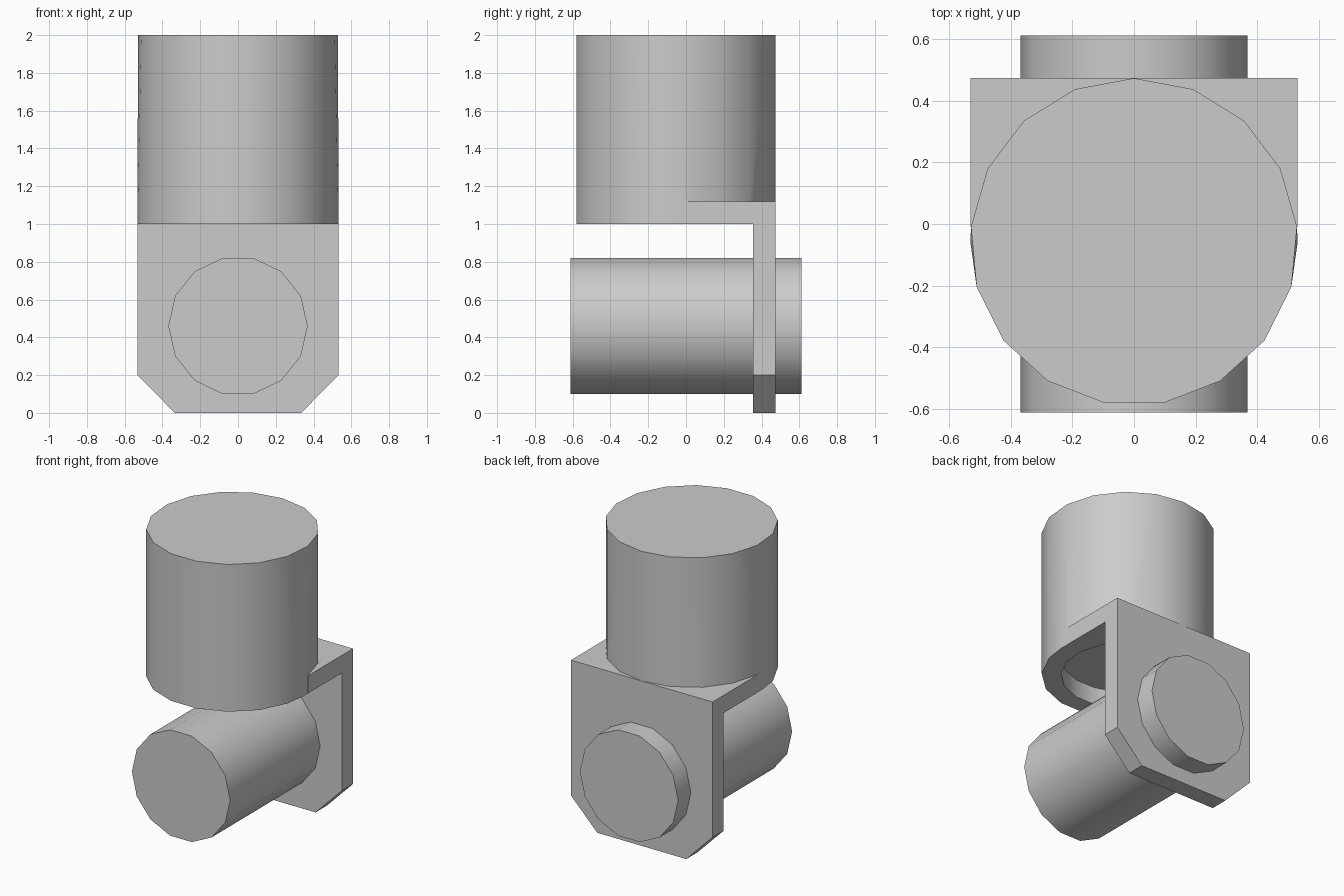
import bpy
import bmesh
from math import sin, cos, tau, radians
from mathutils import Vector

cube = bpy.data.objects.get("Cube")
if cube:
    bpy.data.objects.remove(cube, do_unlink=True)

HALF = 0.532      # half width of the bracket and radius of the column
BACK = 0.475      # rear face of the bracket
WALL = 0.12       # bracket thickness
COL_Y = BACK - HALF - 0.001
SIDES = 17

grey = bpy.data.materials.new("plain grey")
grey.use_nodes = True
grey.diffuse_color = (0.6, 0.6, 0.6, 1)
grey.node_tree.nodes["Principled BSDF"].inputs["Base Color"].default_value = (0.6, 0.6, 0.6, 1)


def hull(name, points):
    """Convex solid around the points, with flat areas merged."""
    bm = bmesh.new()
    for p in points:
        bm.verts.new(p)
    bmesh.ops.convex_hull(bm, input=bm.verts[:])
    bmesh.ops.dissolve_limit(bm, angle_limit=radians(0.1),
                             verts=bm.verts[:], edges=bm.edges[:])
    bmesh.ops.recalc_face_normals(bm, faces=bm.faces[:])
    mesh = bpy.data.meshes.new(name)
    bm.to_mesh(mesh)
    bm.free()
    mesh.materials.append(grey)
    obj = bpy.data.objects.new(name, mesh)
    bpy.context.collection.objects.link(obj)
    return obj


def ring(radius, z):
    """Horizontal polygon on the column axis, one corner to the rear."""
    return [Vector((radius * sin(tau * i / SIDES),
                    COL_Y + radius * cos(tau * i / SIDES), z)) for i in range(SIDES)]


def activate(obj):
    bpy.ops.object.select_all(action='DESELECT')
    obj.select_set(True)
    bpy.context.view_layer.objects.active = obj


def combine(target, tool, operation):
    mod = target.modifiers.new(operation.lower(), 'BOOLEAN')
    mod.operation = operation
    mod.solver = 'EXACT'
    mod.object = tool
    activate(target)
    bpy.ops.object.modifier_apply(modifier=mod.name)
    bpy.data.objects.remove(tool, do_unlink=True)


# Upright column, slightly widened at the foot to meet the bracket sides
foot = [Vector((s * HALF, COL_Y, 1)) for s in (-1, 1)]
body = hull("column_and_bracket", ring(HALF, 1) + ring(HALF, 2) + foot)

# Bracket shelf under the column
shelf = hull("shelf", [(x, y, z) for x in (-HALF, HALF)
                       for y in (-0.01, BACK) for z in (1, 1 + WALL)])

# Hanging rear plate with chamfered lower corners
outline = [(HALF, 1 + WALL), (HALF, 0.2), (0.335, 0)]
plate = hull("rear_plate", [(s * x, y, z) for s in (-1, 1) for x, z in outline
                            for y in (BACK - WALL, BACK)])
combine(shelf, plate, 'UNION')
combine(body, shelf, 'UNION')

# Round recess in the underside
recess = hull("recess_cutter", ring(HALF - WALL, 0.9) + ring(HALF - WALL, 1 + WALL))
recess.hide_render = True
combine(body, recess, 'DIFFERENCE')

# Horizontal pin through the rear plate
pin = hull("cross_pin", [(0.369 * cos(tau * i / 14), y, 0.46 + 0.369 * sin(tau * i / 14))
                         for i in range(14) for y in (-0.612, 0.612)])

for obj in (body, pin):
    activate(obj)
    bpy.ops.object.shade_smooth_by_angle(angle=radians(30))
